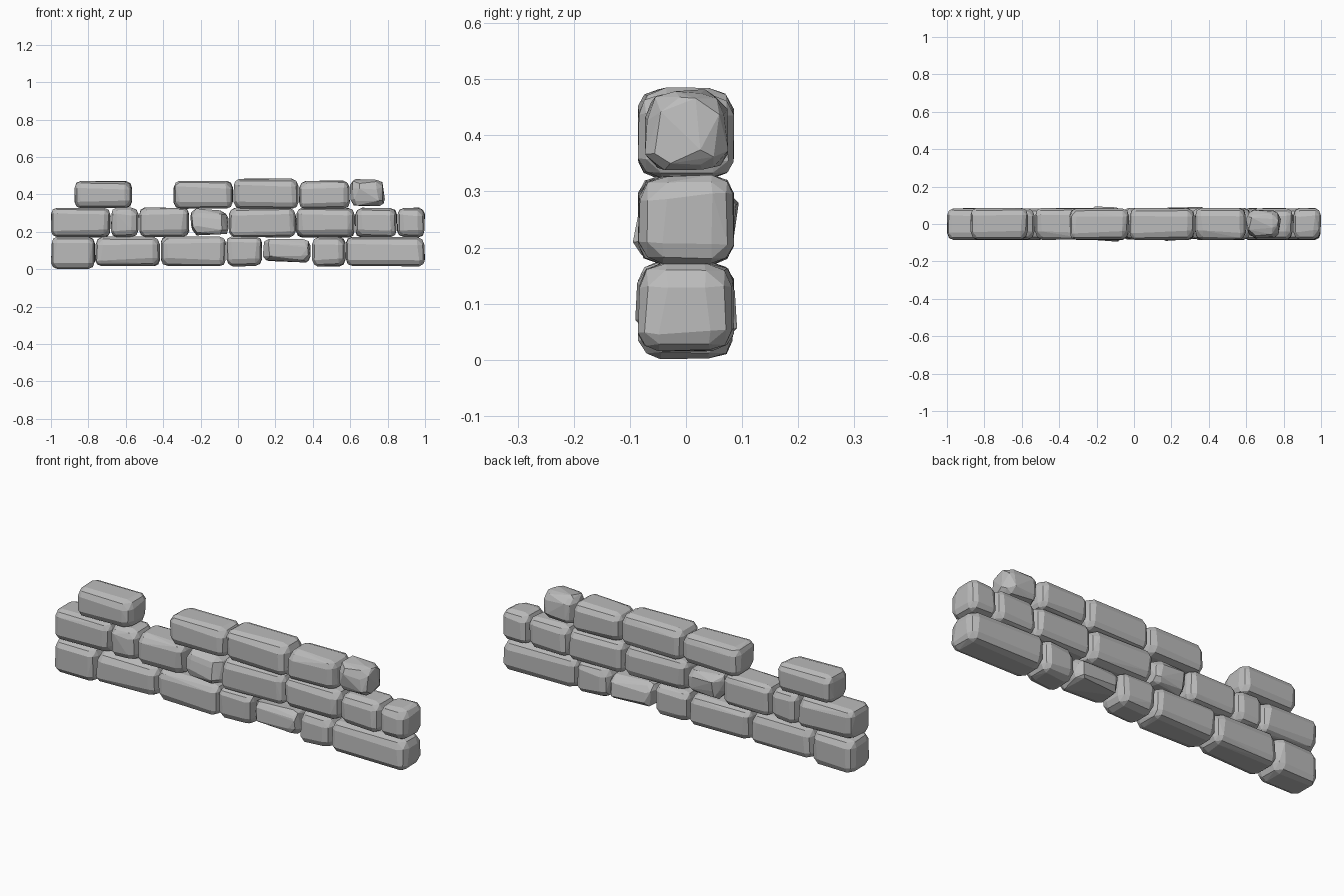
import bpy, bmesh, random
from itertools import product
from mathutils import Vector

if "Cube" in bpy.data.objects:
    bpy.data.objects.remove(bpy.data.objects["Cube"], do_unlink=True)

random.seed(7)

stone_mat = bpy.data.materials.new("grey stone")
stone_mat.use_nodes = True
GREY = (0.5, 0.5, 0.5, 1)
stone_mat.diffuse_color = GREY
stone_mat.node_tree.nodes["Principled BSDF"].inputs["Base Color"].default_value = GREY


def stone(name, x0, x1, z0, z1, depth=0.086, rough=0.004, tilt=0.0):
    """Hewn block: hull of a box whose corners are chamfered twice, with uneven cuts."""
    centre = Vector(((x0 + x1) / 2, 0, (z0 + z1) / 2))
    half = Vector(((x1 - x0) / 2, depth, (z1 - z0) / 2))
    bm = bmesh.new()
    for signs in product((-1, 1), repeat=3):
        cut = Vector((0.034, 0.042, 0.036)) * random.uniform(0.8, 1.2)
        # one point on each of the three faces, and three on the worn edges
        for keep in ((1, 0, 0), (0, 1, 0), (0, 0, 1),
                     (0.7, 0.7, 0), (0.7, 0, 0.7), (0, 0.7, 0.7)):
            p = Vector()
            for i in range(3):
                slack = random.uniform(0, rough)
                p[i] = signs[i] * (half[i] - cut[i] * (1 - keep[i]) - slack)
            p.z += tilt * p.x
            bm.verts.new(centre + p)
    hull = bmesh.ops.convex_hull(bm, input=bm.verts)
    inside = {g for g in hull["geom_interior"] if isinstance(g, bmesh.types.BMVert)}
    bmesh.ops.delete(bm, geom=list(inside), context="VERTS")
    bmesh.ops.dissolve_limit(bm, angle_limit=0.09, verts=bm.verts, edges=bm.edges)
    bmesh.ops.recalc_face_normals(bm, faces=bm.faces)
    mesh = bpy.data.meshes.new(name)
    bm.to_mesh(mesh)
    bm.free()
    mesh.materials.append(stone_mat)
    ob = bpy.data.objects.new(name, mesh)
    bpy.context.collection.objects.link(ob)


def course(name, joints, z0, z1, special):
    """Row of stones between successive joints; special overrides single stones."""
    for i, (a, b) in enumerate(zip(joints, joints[1:])):
        args = dict(z0=z0, z1=z1)
        args.update(special.get(i, {}))
        stone(f"{name}_stone_{i + 1}", a, b, **args)


# Bottom course, with a sunken low end and one rough, tilted stone
course("bottom", (-1, -0.765, -0.415, -0.065, 0.13, 0.395, 0.575, 1), 0.015, 0.175,
       {0: dict(z0=0.0), 4: dict(z0=0.028, z1=0.168, depth=0.092, rough=0.018, tilt=-0.04)})

# Middle course
course("middle", (-1, -0.68, -0.53, -0.26, -0.05, 0.31, 0.625, 0.85, 1), 0.17, 0.33,
       {3: dict(z0=0.178, z1=0.322, depth=0.095, rough=0.018, tilt=-0.04)})

# Broken top course: a lone stone, a gap, then a run of four
stone("top_lone_stone", -0.875, -0.565, 0.325, 0.472)
course("top", (-0.345, -0.025, 0.325, 0.598, 0.787), 0.322, 0.474,
       {1: dict(z1=0.485), 3: dict(z0=0.33, z1=0.485, depth=0.076, rough=0.016)})
